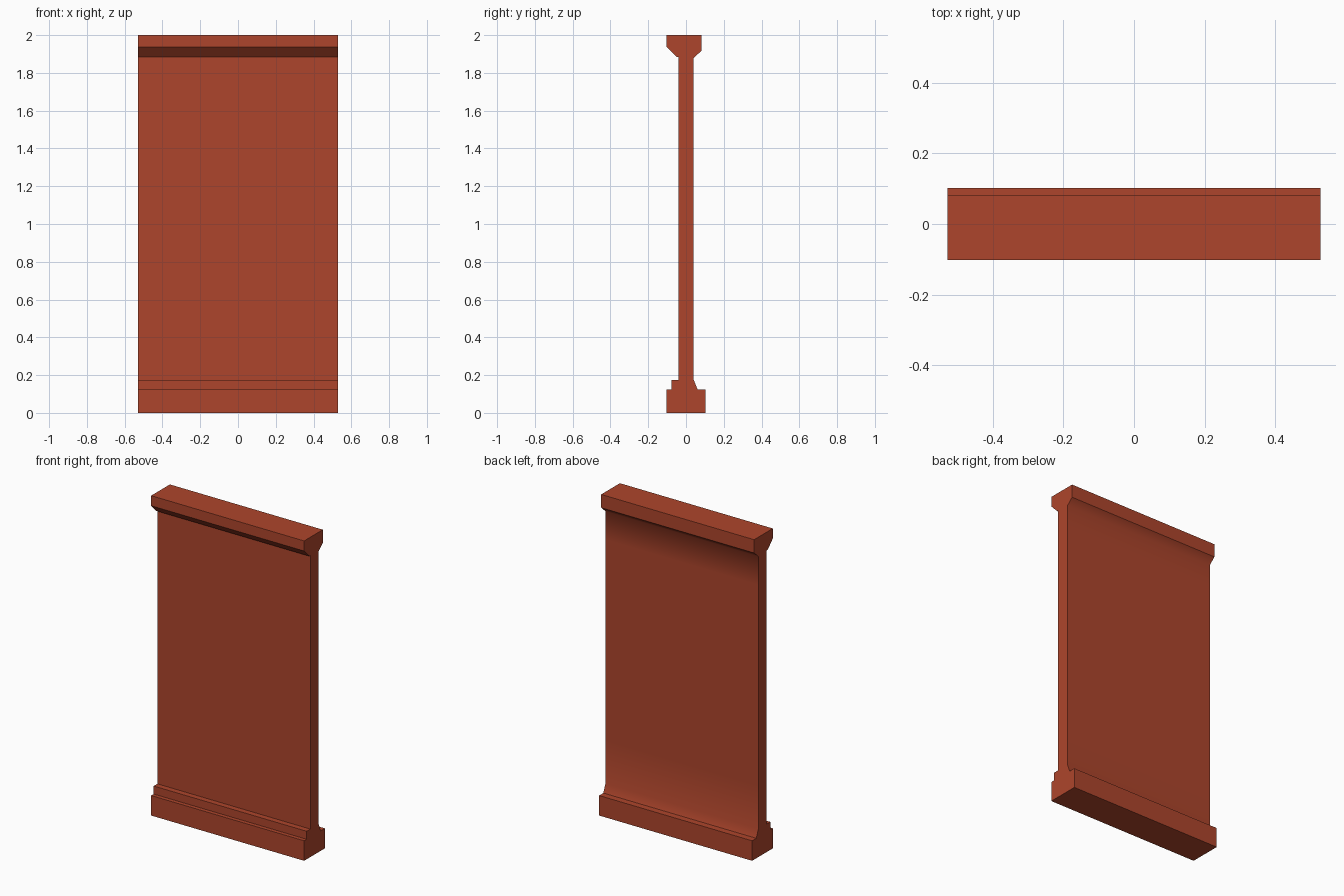
import bpy, bmesh

if "Cube" in bpy.data.objects:
    bpy.data.objects.remove(bpy.data.objects["Cube"])

HALF_WIDTH = 0.529

# Wall cross-section (y, z): up the front, over the cap, down the back
profile = [
    (-0.102, 0), (-0.102, 0.125), (-0.077, 0.125), (-0.077, 0.175), (-0.041, 0.175),
    (-0.041, 1.885), (-0.051, 1.885), (-0.102, 1.937), (-0.102, 2),
    (0.082, 2), (0.082, 1.917), (0.041, 1.88), (0.041, 1.7), (0.041, 0.45),
    (0.041, 0.175), (0.061, 0.125), (0.102, 0.125), (0.102, 0),
]
# Profile corners where the back face blends smoothly into the mouldings
soft_corners = {11, 12, 13, 14}

bm = bmesh.new()
left, right = ([bm.verts.new((x, y, z)) for y, z in profile]
               for x in (-HALF_WIDTH, HALF_WIDTH))

# End caps
bm.faces.new(left)
bm.faces.new(right[::-1])

# Long sides, smooth only across the soft corners
n = len(profile)
for i in range(n):
    j = (i + 1) % n
    face = bm.faces.new((left[i], right[i], right[j], left[j]))
    face.smooth = i in soft_corners or j in soft_corners
for edge in bm.edges:
    a, b = edge.verts
    edge.smooth = any({a, b} == {left[i], right[i]} for i in soft_corners)
bmesh.ops.recalc_face_normals(bm, faces=bm.faces)

mesh = bpy.data.meshes.new("wall_panel")
bm.to_mesh(mesh)
bm.free()
wall = bpy.data.objects.new("wall_panel", mesh)
bpy.context.collection.objects.link(wall)

# Brick red paint
paint = bpy.data.materials.new("brick_red")
paint.diffuse_color = (0.42, 0.06, 0.025, 1)
paint.use_nodes = True
paint.node_tree.nodes["Principled BSDF"].inputs["Base Color"].default_value = paint.diffuse_color
mesh.materials.append(paint)
